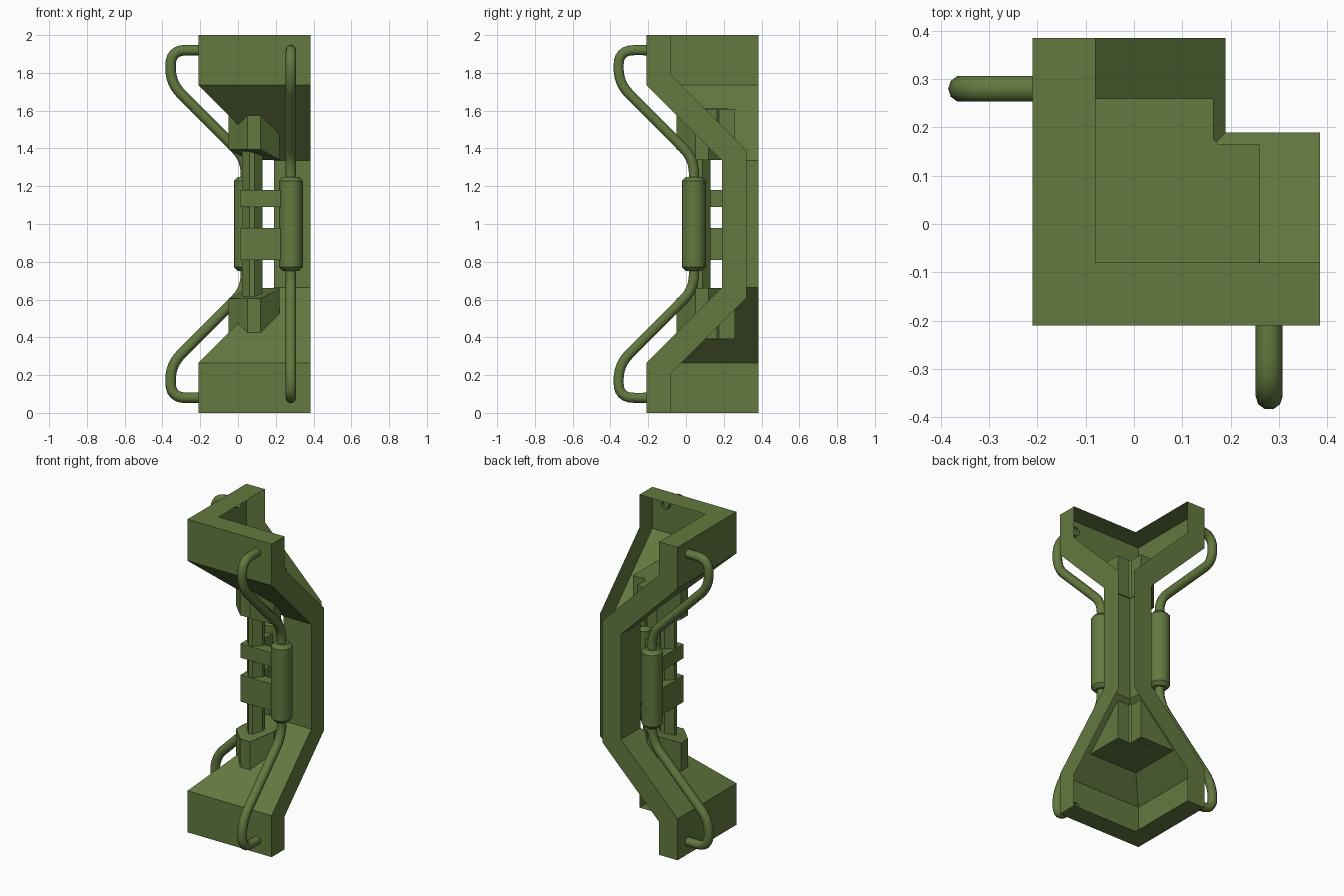
import bpy
from math import cos, sin, pi
from mathutils import Vector

if "Cube" in bpy.data.objects:
    bpy.data.objects.remove(bpy.data.objects["Cube"])

mat = bpy.data.materials.new("olive_paint")
mat.diffuse_color = (0.125, 0.19, 0.05, 1)
mat.use_nodes = True
mat.node_tree.nodes["Principled BSDF"].inputs["Base Color"].default_value = mat.diffuse_color


def add_mesh(name, verts, faces, swap=False, flip=False, smooth=False):
    # swap mirrors across the x = y plane, flip mirrors top to bottom
    if swap:
        verts = [(y, x, z) for x, y, z in verts]
    if flip:
        verts = [(x, y, 2 - z) for x, y, z in verts]
    if swap != flip:
        faces = [f[::-1] for f in faces]
    me = bpy.data.meshes.new(name)
    me.from_pydata(verts, [], faces)
    me.materials.append(mat)
    ob = bpy.data.objects.new(name, me)
    bpy.context.collection.objects.link(ob)
    if smooth:
        bpy.ops.object.select_all(action='DESELECT')
        ob.select_set(True)
        bpy.context.view_layer.objects.active = ob
        bpy.ops.object.shade_smooth_by_angle(angle=0.6)
    return ob


def loft(name, rings, **kw):
    # closed solid through a list of equal-length counterclockwise rings, bottom to top
    n = len(rings[0])
    verts = [v for r in rings for v in r]
    faces = [tuple(range(n))[::-1], tuple(range(len(verts) - n, len(verts)))]
    for k in range(len(rings) - 1):
        for i in range(n):
            j = (i + 1) % n
            faces.append((k * n + i, k * n + j, k * n + n + j, k * n + n + i))
    return add_mesh(name, verts, faces, **kw)


def octagon(c, h, f):
    # chamfered square: half size h, flat half width f
    pts = [(-f, -h), (f, -h), (h, -f), (h, f), (f, h), (-f, h), (-h, f), (-h, -f)]
    return [(c + x, c + y) for x, y in pts]


# corner frame: outer skin, end strips and top/bottom rims, open on the hidden inner side
END = 0.385
outer = [(-.21, 2), (-.21, 1.735), (.19, 1.335), (.19, .665), (-.21, .265), (-.21, 0)]
inner = [(-.08, 2), (-.08, 1.79), (.32, 1.39), (.32, .61), (-.08, .21), (-.08, 0)]
fv, ff = [], []
for (d, z), (i, zi) in zip(outer, inner):
    fv += [(d, d, z), (END, d, z), (END, i, zi)]
for k in range(0, 15, 3):
    ff += [(k, k + 3, k + 4, k + 1), (k + 1, k + 4, k + 5, k + 2)]
fv += [(-.08, -.08, 2), (-.08, -.08, 0)]
ff += [(0, 1, 2, 18), (19, 17, 16, 15)]
for swap, side in ((False, "front"), (True, "left")):
    add_mesh("frame_" + side, fv, ff, swap=swap)

# socket backing behind the slopes and the eight-sided sockets
plan = [(-.08, -.08), (.26, -.08), (.26, .165), (.165, .165), (.165, .26), (-.08, .26)]
bv = [(x, y, 1.525 - min(x, y)) for x, y in plan] + [(x, y, 1.61) for x, y in plan]
bf = [(6, 7, 8, 9, 10, 11)] + [(i, i + 1, i + 7, i + 6) for i in range(1, 5)]
sock = octagon(.085, .135, .035)
low = [(x, y, 1.395 - .055 * min(1, max(0, (x + y - .07) / .2))) for x, y in sock]
high = [(x, y, 1.611) for x, y in sock]
for flip, end in ((False, "upper"), (True, "lower")):
    add_mesh(end + "_socket_backing", bv, bf, flip=flip)
    loft(end + "_socket", [low, high], flip=flip)

# central pole
pole = octagon(.075, .055, .013)
loft("pole", [[(x, y, z) for x, y in pole] for z in (.6, 1.4)])

# clamp arms and canisters on both sides
arm = [(.01, .01), (.25, .01), (.25, .08), (.01, .08)]
canister = [[(.28 + r * cos(a * pi / 6), .042 + r * sin(a * pi / 6), z) for a in range(12)]
            for z, r in ((.75, .042), (.772, .063), (1.228, .063), (1.25, .042))]
for swap, side in ((False, "front"), (True, "left")):
    for name, z0, z1 in (("wide", .81, .98), ("narrow", 1.09, 1.18)):
        loft(f"{side}_{name}_clamp", [[(x, y, z) for x, y in arm] for z in (z0, z1)], swap=swap)
    loft(side + "_canister", canister, swap=swap, smooth=True)


def fillet(points, radius, steps=6):
    # round the inner corners of a path
    out = [points[0]]
    for a, p, b in zip(points, points[1:], points[2:]):
        s = p + (a - p).normalized() * radius
        e = p + (b - p).normalized() * radius
        for i in range(steps + 1):
            t = i / steps
            out.append(s * (1 - t) ** 2 + p * 2 * t * (1 - t) + e * t * t)
    return out + [points[-1]]


# bent pipes from the canisters to the frame ends
path = [(.042, 1.2), (.042, 1.345), (-.357, 1.745), (-.357, 1.92), (-.19, 1.92)]
track = fillet([Vector((.28, y, z)) for y, z in path], .08)
for swap, side in ((False, "front"), (True, "left")):
    for flip, end in ((False, "upper"), (True, "lower")):
        cu = bpy.data.curves.new(f"{side}_{end}_pipe", 'CURVE')
        cu.dimensions = '3D'
        cu.bevel_depth = .028
        cu.bevel_resolution = 3
        sp = cu.splines.new('POLY')
        sp.points.add(len(track) - 1)
        for pt, v in zip(sp.points, track):
            x, y = (v.y, v.x) if swap else (v.x, v.y)
            pt.co = (x, y, 2 - v.z if flip else v.z, 1)
        cu.materials.append(mat)
        ob = bpy.data.objects.new(cu.name, cu)
        bpy.context.collection.objects.link(ob)
        bpy.ops.object.select_all(action='DESELECT')
        ob.select_set(True)
        bpy.context.view_layer.objects.active = ob
        bpy.ops.object.convert(target='MESH')
        bpy.ops.object.shade_smooth_by_angle(angle=0.9)
